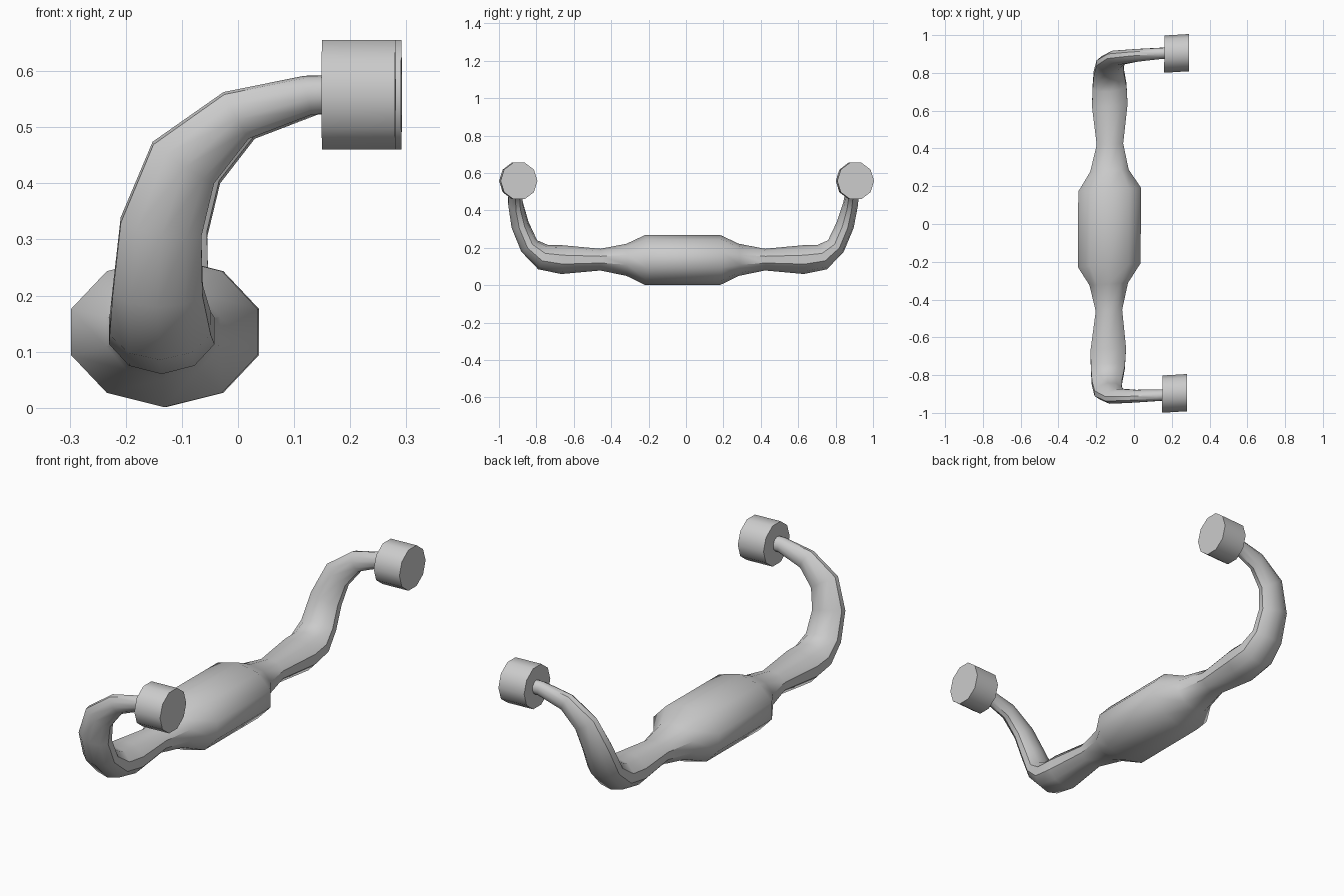
import bpy, bmesh, math
from mathutils import Vector

if "Cube" in bpy.data.objects:
    bpy.data.objects.remove(bpy.data.objects["Cube"])

SIDES = 10
FLAT = math.cos(math.pi / SIDES)


def skew(p):
    # the whole model leans very slightly in plan
    return Vector((p.x + 0.006 * p.y, p.y + 0.06 * p.x - 0.01, p.z))


def ring(c, u, v, hu, hv):
    # decagon with flats on the u axis and corners on the v axis
    pts = []
    for i in range(SIDES):
        a = 2 * math.pi * i / SIDES
        pts.append(c + u * (math.sin(a) * hu / FLAT) + v * (math.cos(a) * hv))
    return pts


def loft(name, rings):
    bm = bmesh.new()
    loops = [[bm.verts.new(skew(p)) for p in r] for r in rings]
    for a, b in zip(loops, loops[1:]):
        for i in range(SIDES):
            j = (i + 1) % SIDES
            bm.faces.new((a[i], a[j], b[j], b[i]))
    bm.faces.new(loops[0])
    bm.faces.new(loops[-1])
    bmesh.ops.recalc_face_normals(bm, faces=bm.faces)
    mesh = bpy.data.meshes.new(name)
    bm.to_mesh(mesh)
    bm.free()
    obj = bpy.data.objects.new(name, mesh)
    bpy.context.collection.objects.link(obj)
    bpy.ops.object.select_all(action='DESELECT')
    obj.select_set(True)
    bpy.context.view_layer.objects.active = obj
    bpy.ops.object.shade_smooth_by_angle(angle=math.radians(40))


def flip(r):
    return [Vector((p.x, -p.y, p.z)) for p in r]


# half of the pipe: centre x, y, z, half width, half thickness
path = [
    (-0.130, 0.200, 0.135, 0.166, 0.134),
    (-0.132, 0.300, 0.136, 0.102, 0.086),
    (-0.130, 0.440, 0.137, 0.070, 0.058),
    (-0.132, 0.645, 0.137, 0.094, 0.077),
    (-0.134, 0.745, 0.150, 0.090, 0.070),
    (-0.138, 0.820, 0.210, 0.080, 0.052),
    (-0.132, 0.869, 0.322, 0.073, 0.048),
    (-0.092, 0.896, 0.437, 0.065, 0.040),
    (0.002, 0.902, 0.521, 0.046, 0.035),
    (0.130, 0.905, 0.557, 0.034, 0.031),
    (0.200, 0.905, 0.560, 0.032, 0.030),
]
pts = [Vector(p[:3]) for p in path]
half = []
t, u = Vector((0, 1, 0)), Vector((1, 0, 0))
for i, p in enumerate(path):
    if i < 3:
        new_t = Vector((0, 1, 0))
    else:
        new_t = (pts[min(i + 1, len(pts) - 1)] - pts[i - 1]).normalized()
    u = t.rotation_difference(new_t) @ u
    t = new_t
    half.append(ring(pts[i], u, u.cross(t), p[3], p[4]))

# bulged body with both curved arms
loft("pipe_body", [flip(r) for r in reversed(half)] + half)

# end caps
cap = [ring(Vector((x, 0.9, 0.558)), Vector((0, 0, 1)), Vector((0, 1, 0)), 0.0975, 0.0985)
       for x in (0.155, 0.286)]
loft("end_cap_back", cap)
loft("end_cap_front", [flip(r) for r in cap])
